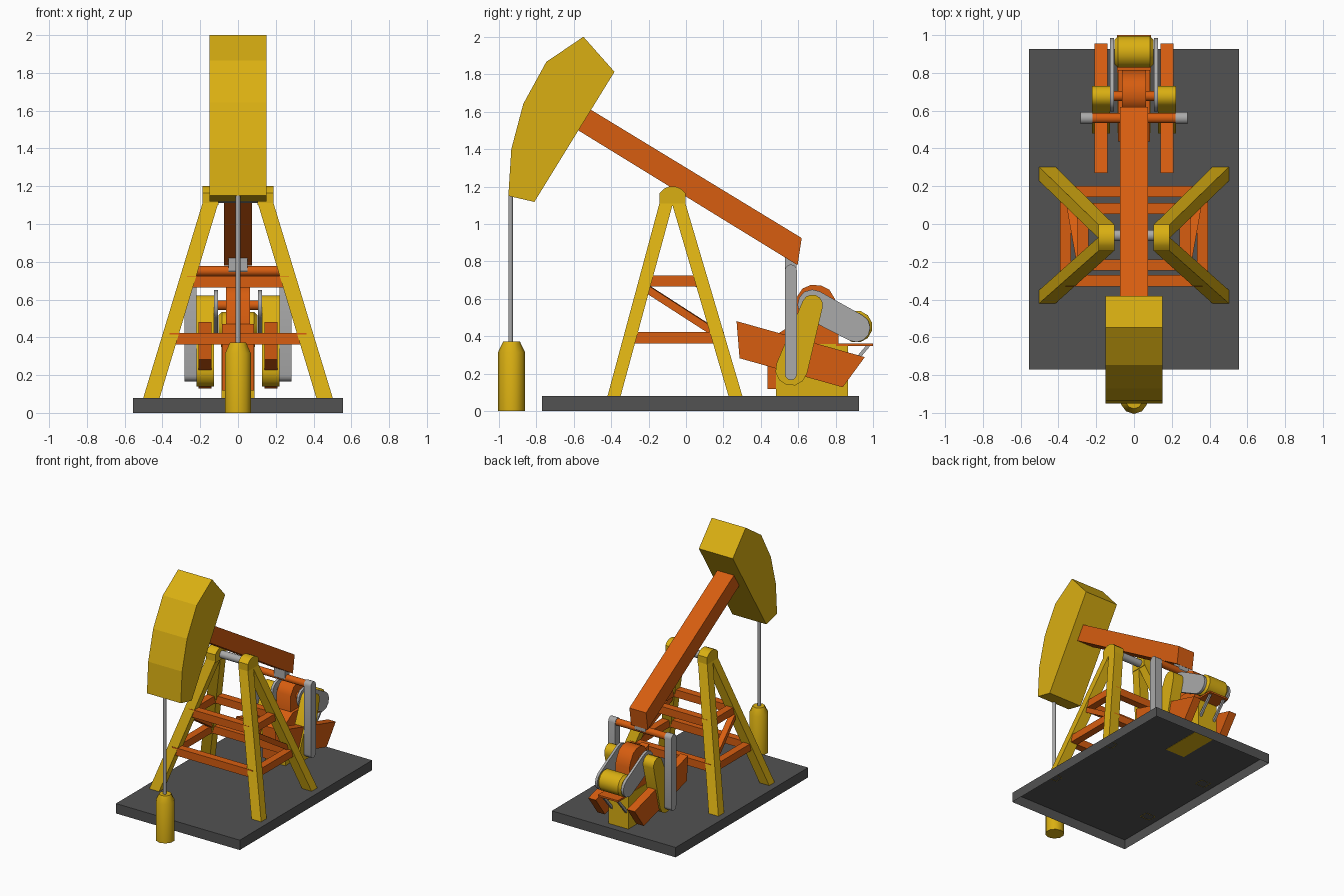
import bpy, bmesh, math
from mathutils import Vector

if "Cube" in bpy.data.objects:
    bpy.data.objects.remove(bpy.data.objects["Cube"])


def material(name, rgb):
    m = bpy.data.materials.new(name)
    m.diffuse_color = (*rgb, 1)
    m.use_nodes = True
    m.node_tree.nodes["Principled BSDF"].inputs["Base Color"].default_value = m.diffuse_color
    return m


YELLOW = material("yellow paint", (0.70, 0.43, 0.006))
ORANGE = material("orange paint", (0.68, 0.11, 0.005))
STEEL = material("grey steel", (0.40, 0.40, 0.40))
DARK = material("dark slab", (0.085, 0.085, 0.085))


def finish(name, bm, mat, smooth=0):
    bmesh.ops.recalc_face_normals(bm, faces=bm.faces)
    me = bpy.data.meshes.new(name)
    bm.to_mesh(me)
    bm.free()
    me.materials.append(mat)
    ob = bpy.data.objects.new(name, me)
    bpy.context.collection.objects.link(ob)
    if smooth:
        bpy.ops.object.select_all(action='DESELECT')
        ob.select_set(True)
        bpy.context.view_layer.objects.active = ob
        bpy.ops.object.shade_smooth_by_angle(angle=math.radians(smooth))
    return ob


def loft(name, rings, mat, smooth=0, caps=(True, True)):
    """Skin a list of equal-length point rings."""
    bm = bmesh.new()
    vs = [[bm.verts.new(p) for p in r] for r in rings]
    n = len(rings[0])
    for a, b in zip(vs, vs[1:]):
        for i in range(n):
            j = (i + 1) % n
            bm.faces.new((a[i], a[j], b[j], b[i]))
    if caps[0]:
        bm.faces.new(vs[0])
    if caps[1]:
        bm.faces.new(vs[-1])
    return finish(name, bm, mat, smooth)


def prism(name, pts, x0, x1, mat, smooth=0):
    """Extrude a (y, z) profile along x."""
    return loft(name, [[(x, y, z) for y, z in pts] for x in (x0, x1)], mat, smooth)


def box(name, x0, x1, y0, y1, z0, z1, mat):
    return prism(name, [(y0, z0), (y1, z0), (y1, z1), (y0, z1)], x0, x1, mat)


def pair(name, pts, x0, x1, mat, smooth=0):
    for s, side in ((1, "right"), (-1, "left")):
        prism(f"{name}_{side}", pts, s * x0, s * x1, mat, smooth)


def circle(cy, cz, r, n=16):
    return [(cy + r * math.cos((i + .5) * math.tau / n),
             cz + r * math.sin((i + .5) * math.tau / n)) for i in range(n)]


def capsule(c1, r1, c2, r2, n=7):
    """Profile around two circles joined by tangents."""
    dy, dz = c2[0] - c1[0], c2[1] - c1[1]
    d = math.atan2(dz, dy)
    a = math.acos((r1 - r2) / math.hypot(dy, dz))
    pts = []
    for c, r, s, e in ((c2, r2, d - a, d + a), (c1, r1, d + a, d + math.tau - a)):
        for i in range(n):
            t = s + (e - s) * i / (n - 1)
            pts.append((c[0] + r * math.cos(t), c[1] + r * math.sin(t)))
    return pts


def bar(name, p, q, w, h, mat):
    """Rectangular bar from p to q; h is measured towards z."""
    p, q = Vector(p), Vector(q)
    side = (q - p).cross(Vector((0, 0, 1))).normalized()
    up = side.cross(q - p).normalized()
    ring = [side * (w / 2 * a) + up * (h / 2 * b) for a, b in ((-1, -1), (1, -1), (1, 1), (-1, 1))]
    return loft(name, [[c + o for o in ring] for c in (p, q)], mat)


def turned(name, cy, sections, n, mat):
    """Upright round part from (radius, z) sections."""
    rings = [[(x, y, z) for x, y in circle(0, cy, r, n)] for r, z in sections]
    return loft(name, rings, mat, 50)


# Base slab, open underneath
loft("base_slab", [[(-.555, -.77, z), (.555, -.77, z), (.555, .925, z), (-.555, .925, z)]
                   for z in (0, .08)], DARK, caps=(False, True))

# Horse head, walking beam
prism("beam_head", [(-.548, 2.0), (-.382, 1.813), (-.81, 1.118), (-.949, 1.15),
                    (-.933, 1.40), (-.869, 1.642), (-.746, 1.866)], -.152, .152, YELLOW)
prism("walking_beam", [(-.516, 1.615), (.618, .925), (.596, .78), (-.58, 1.503)], -.075, .075, ORANGE)

# Well rod and wellhead
turned("well_rod", -.937, [(.013, .36), (.013, 1.15)], 8, STEEL)
turned("wellhead", -.932, [(.072, 0), (.072, .315), (.045, .372)], 10, YELLOW)


# Support tower: four tapering legs, caps and pivot shaft
def rect(x0, x1, y0, y1, z):
    return [(x0, y0, z), (x1, y0, z), (x1, y1, z), (x0, y1, z)]


for s, side in ((1, "right"), (-1, "left")):
    for end, foot, top in (("front", (-.42, -.35), (-.142, -.07)),
                           ("back", (.228, .302), (-.075, -.003))):
        loft(f"tower_leg_{end}_{side}",
             [rect(s * .415, s * .502, *foot, .078), rect(s * .105, s * .188, *top, 1.11)],
             YELLOW, caps=(False, True))
pair("tower_cap", [(-.142, 1.1), (-.003, 1.1), (-.003, 1.165), (-.03, 1.19), (-.055, 1.2),
                   (-.09, 1.2), (-.115, 1.19), (-.142, 1.165)], .103, .188, YELLOW, 35)
prism("pivot_shaft", circle(-.06, 1.14, .03), -.12, .12, STEEL, 40)

# Tower braces: two rings of rails and side diagonals
for ring, z in (("lower", .393), ("upper", .695)):
    t = (z - .08) / 1.02
    x, yf, yb = .458 - .312 * t, -.385 + .279 * t, .265 - .304 * t
    for end, y in (("front", yf), ("back", yb)):
        bar(f"{ring}_rail_{end}", (-x, y, z), (x, y, z), .06, .062, ORANGE)
    for s, side in ((1, "right"), (-1, "left")):
        bar(f"{ring}_rail_{side}", (s * x, yf, z), (s * x, yb, z), .06, .06, ORANGE)
for s, side in ((1, "right"), (-1, "left")):
    bar(f"diagonal_brace_{side}", (s * .28, -.21, .655), (s * .345, .155, .42), .045, .04, ORANGE)

# Beam-end bearing, equalizer bar and pitman arms
prism("equalizer_bearing", [(.53, .83), (.53, .75), (.545, .73), (.575, .73), (.59, .75), (.59, .83)],
      -.05, .05, STEEL)
prism("equalizer_bar", circle(.56, .751, .028, 12), -.23, .23, ORANGE, 40)
pair("pitman_arm", capsule((.56, .198), .032, (.56, .752), .032), .22, .283, STEEL, 35)

# Cranks and counterweights
pair("crank", capsule((.563, .222), .086, (.675, .567), .056), .127, .221, YELLOW, 35)
pair("counterweight", [(.27, .481), (.955, .289), (.837, .128), (.286, .283)], .14, .208, ORANGE)

# Gearbox on its pedestal, with crank shaft
box("gearbox_pedestal", -.088, .088, .48, .864, .078, .36, YELLOW)
prism("gearbox_body", [(.436, .118), (.815, .118), (.815, .47), (.58, .47), (.436, .38)],
      -.085, .085, ORANGE)
prism("gearbox_drum", [(.585, .4), (.585, .6), (.622, .655), (.665, .674), (.72, .672),
                       (.765, .65), (.795, .6), (.815, .55), (.815, .4)], -.063, .063, ORANGE, 35)
prism("crank_shaft", circle(.677, .57, .027, 12), -.14, .14, ORANGE, 40)

# Motor with belt guards and mounting shelf
loft("motor", [[(x, y, z) for y, z in circle(.91, .452, r, 12)]
               for x, r in ((-.103, .068), (-.085, .086), (.085, .086), (.103, .068))], YELLOW, 40)
pair("belt_guard", capsule((.675, .57), .08, (.908, .445), .076), .107, .127, STEEL, 35)
box("motor_shelf", -.09, .09, .8, 1.0, .349, .363, ORANGE)
for s, side in ((1, "right"), (-1, "left")):
    bar(f"shelf_strut_{side}", (s * .065, .975, .352), (s * .065, .855, .21), .018, .018, STEEL)
